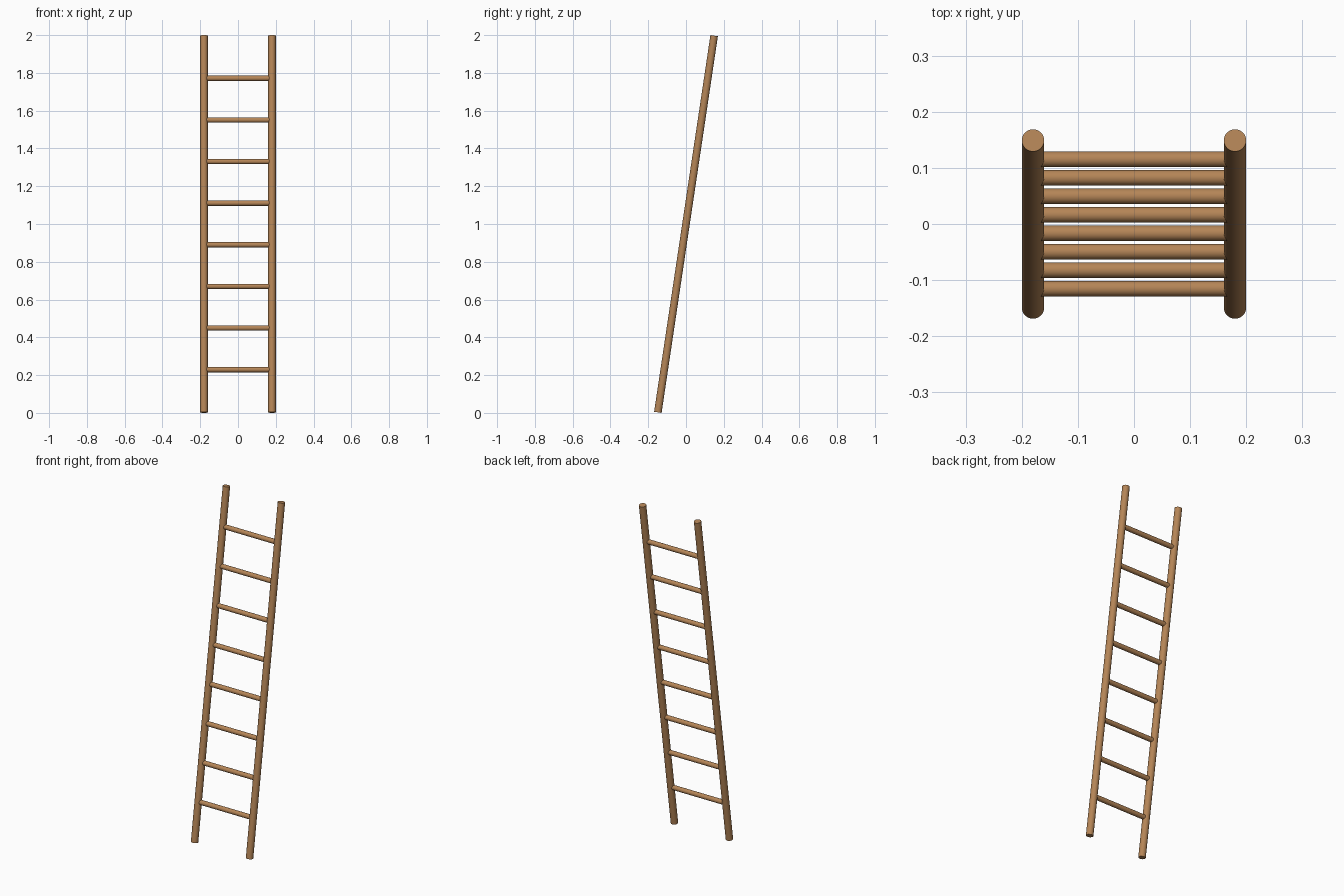
import bpy
import math
from mathutils import Vector

if "Cube" in bpy.data.objects:
    bpy.data.objects.remove(bpy.data.objects["Cube"], do_unlink=True)

RAIL_X, RAIL_R, RUNG_R = 0.18, 0.02, 0.014
RUNGS = 8
FOOT_Y, FOOT_Z = -0.149, 0.003      # centre of the rail's bottom cap
RUNG_Z0, RUNG_Z1 = 0.229, 1.771     # lowest and highest rung

wood = bpy.data.materials.new("warm_wood")
wood.use_nodes = True
color = (0.46, 0.235, 0.095, 1.0)
wood.diffuse_color = color
bsdf = next(n for n in wood.node_tree.nodes if n.type == 'BSDF_PRINCIPLED')
bsdf.inputs["Base Color"].default_value = color
bsdf.inputs["Roughness"].default_value = 0.8


def rod(name, start, end, radius, sides):
    """Round bar running between two points."""
    start, end = Vector(start), Vector(end)
    axis = end - start
    bpy.ops.mesh.primitive_cylinder_add(
        vertices=sides, radius=radius, depth=axis.length,
        location=(start + end) / 2,
        rotation=axis.to_track_quat('Z', 'Y').to_euler())
    obj = bpy.context.object
    obj.name = name
    obj.data.materials.append(wood)
    bpy.ops.object.shade_smooth_by_angle(angle=math.radians(40))
    return obj


# Leaning side rails, cut square to their length
for side, x in (("left", RAIL_X), ("right", -RAIL_X)):
    rod(f"{side}_rail", (x, FOOT_Y, FOOT_Z), (x, -FOOT_Y, 2 - FOOT_Z), RAIL_R, 24)

# Evenly spaced rungs, ends buried in the rails
for i in range(RUNGS):
    z = RUNG_Z0 + (RUNG_Z1 - RUNG_Z0) * i / (RUNGS - 1)
    y = (z - 1) * -FOOT_Y / (1 - FOOT_Z)
    rod(f"rung_{i + 1}", (-RAIL_X, y, z), (RAIL_X, y, z), RUNG_R, 20)
